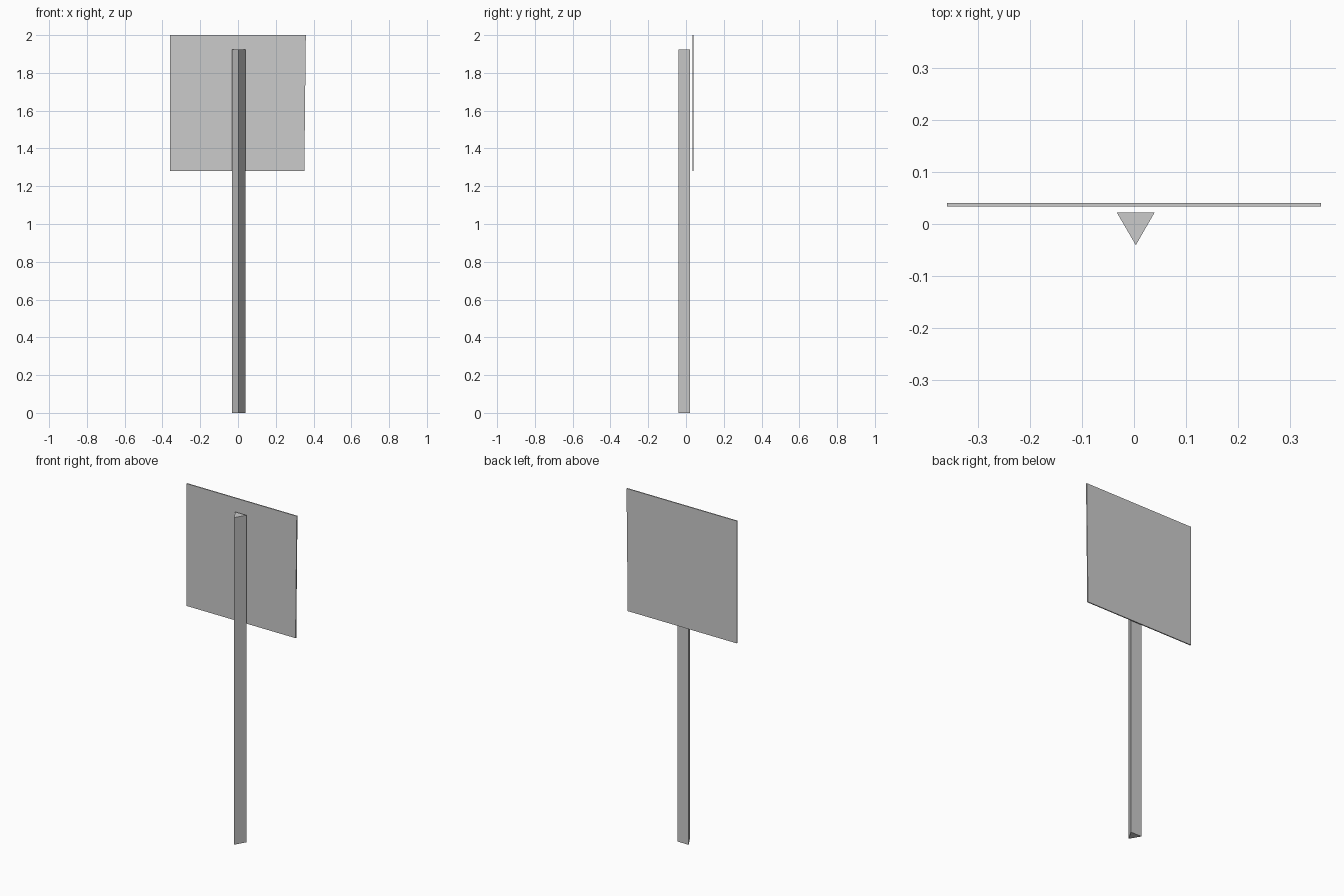
import bpy, bmesh
from mathutils import Vector

if "Cube" in bpy.data.objects:
    bpy.data.objects.remove(bpy.data.objects["Cube"])


def prism(name, outline, direction):
    """Extrude a closed flat outline along a direction into a capped solid."""
    bm = bmesh.new()
    face = bm.faces.new([bm.verts.new(p) for p in outline])
    ext = bmesh.ops.extrude_face_region(bm, geom=[face], use_keep_orig=True)
    verts = [g for g in ext["geom"] if isinstance(g, bmesh.types.BMVert)]
    bmesh.ops.translate(bm, verts=verts, vec=Vector(direction))
    bmesh.ops.recalc_face_normals(bm, faces=bm.faces)
    mesh = bpy.data.meshes.new(name)
    bm.to_mesh(mesh)
    bm.free()
    obj = bpy.data.objects.new(name, mesh)
    bpy.context.collection.objects.link(obj)
    return obj


# Three-sided post, point towards the front
prism("post",
      [(-0.033, 0.022, 0), (0.0035, -0.0405, 0), (0.0395, 0.022, 0)],
      (0, 0, 1.925))

# Thin sign board behind the post, right edge leaning in slightly at the bottom
prism("sign_board",
      [(-0.359, 0.034, 1.28), (0.351, 0.034, 1.28),
       (0.359, 0.034, 2.0), (-0.359, 0.034, 2.0)],
      (0, 0.0065, 0))
